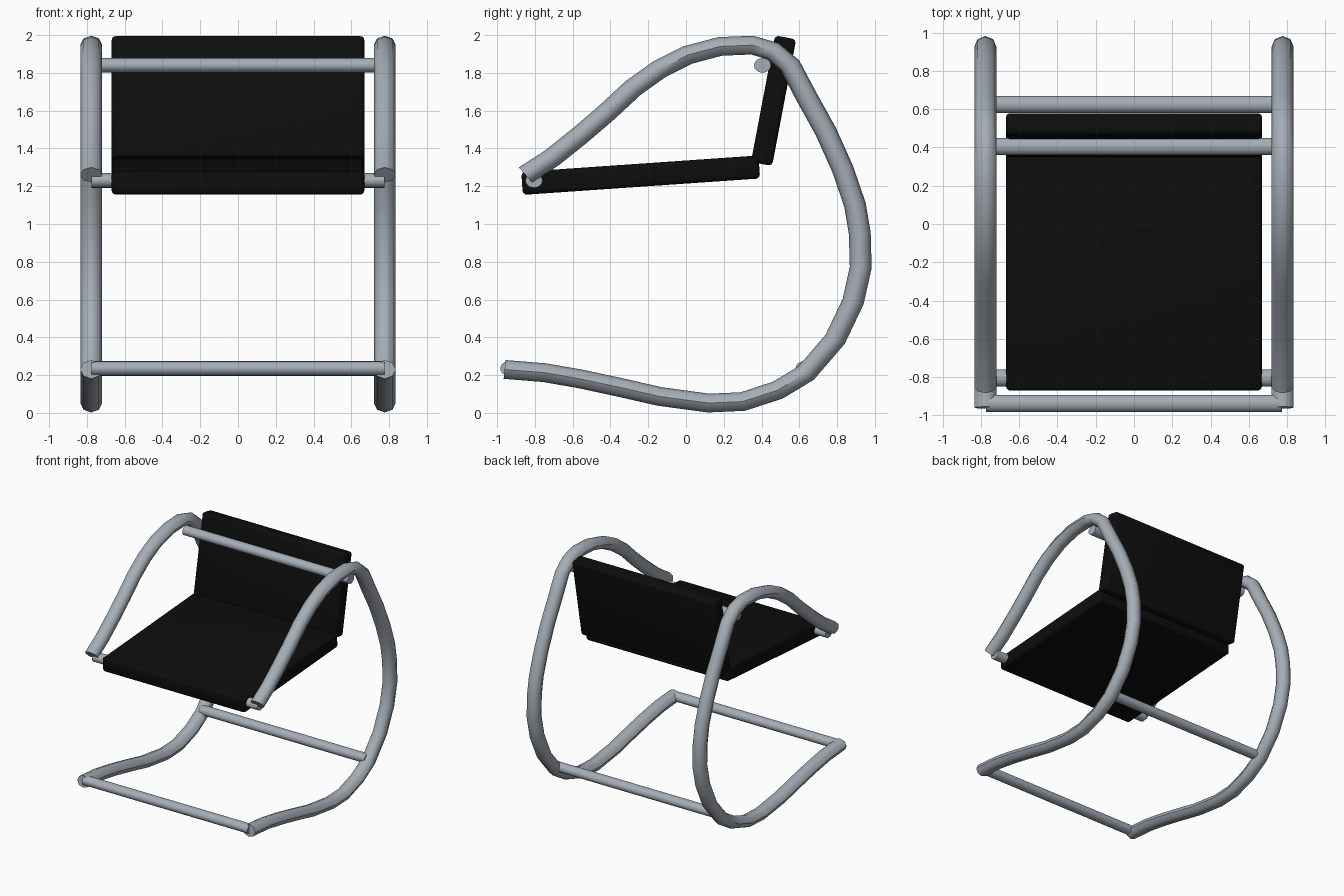
import bpy, bmesh, math
from mathutils import Matrix, Vector

cube = bpy.data.objects.get("Cube")
if cube:
    bpy.data.objects.remove(cube, do_unlink=True)


def material(name, rgb, rough):
    m = bpy.data.materials.new(name)
    m.use_nodes = True
    m.diffuse_color = (*rgb, 1)
    bsdf = m.node_tree.nodes["Principled BSDF"]
    bsdf.inputs["Base Color"].default_value = (*rgb, 1)
    bsdf.inputs["Roughness"].default_value = rough
    return m


STEEL = material("steel grey", (0.38, 0.42, 0.47), 0.4)
BLACK = material("black upholstery", (0.004, 0.004, 0.004), 0.7)
SQUASH = 0.86   # tubes are slightly flattened in height


def finish(name, bm, mat, angle):
    bmesh.ops.recalc_face_normals(bm, faces=bm.faces)
    me = bpy.data.meshes.new(name)
    bm.to_mesh(me)
    bm.free()
    me.materials.append(mat)
    ob = bpy.data.objects.new(name, me)
    bpy.context.collection.objects.link(ob)
    bpy.ops.object.select_all(action='DESELECT')
    ob.select_set(True)
    bpy.context.view_layer.objects.active = ob
    bpy.ops.object.shade_smooth_by_angle(angle=math.radians(angle))
    return ob


def side_tube(name, x, path, r=0.058, sides=8):
    """Sweep a ring along a path of (y, z) points at a fixed x."""
    pts = [Vector((y, z / SQUASH)) for y, z in path]
    bm = bmesh.new()
    rings = []
    for i, p in enumerate(pts):
        a, b = pts[max(i - 1, 0)], pts[min(i + 1, len(pts) - 1)]
        t = (b - a).normalized()
        n = Vector((-t.y, t.x))
        ring = []
        for k in range(sides):
            ang = 2 * math.pi * k / sides
            q = p + n * r * math.sin(ang)
            ring.append(bm.verts.new((x + r * math.cos(ang), q.x, q.y * SQUASH)))
        rings.append(ring)
    for r0, r1 in zip(rings, rings[1:]):
        for k in range(sides):
            j = (k + 1) % sides
            bm.faces.new((r0[k], r0[j], r1[j], r1[k]))
    bm.faces.new(rings[0])
    bm.faces.new(rings[-1])
    return finish(name, bm, STEEL, 50)


def cross_bar(name, y, z, r=0.045):
    bm = bmesh.new()
    bmesh.ops.create_cone(bm, cap_ends=True, segments=16, radius1=r, radius2=r, depth=1.55)
    bm.transform(Matrix.Translation((0, y, z)) @ Matrix.Diagonal((1, 1, SQUASH, 1))
                 @ Matrix.Rotation(math.pi / 2, 4, 'Y'))
    return finish(name, bm, STEEL, 40)


def cushion(name, start, end, thick, width=1.338):
    """Rounded slab whose centre line runs between two (y, z) points."""
    a, b = Vector((0, *start)), Vector((0, *end))
    d = b - a
    bm = bmesh.new()
    bmesh.ops.create_cube(bm, size=1)
    bm.transform(Matrix.Diagonal((width, d.length, thick, 1)))
    bmesh.ops.bevel(bm, geom=bm.edges[:], offset=0.022, segments=3,
                    profile=0.5, affect='EDGES')
    bm.transform(Matrix.Translation((a + b) / 2)
                 @ Matrix.Rotation(math.atan2(d.z, d.y), 4, 'X'))
    return finish(name, bm, BLACK, 40)


# Side loops: armrest, over the back, down and along the floor
LOOP = [(-.85, 1.26), (-.71, 1.35), (-.56, 1.47), (-.42, 1.59), (-.28, 1.72),
        (-.14, 1.82), (.01, 1.895), (.18, 1.94), (.35, 1.947), (.46, 1.915),
        (.55, 1.84), (.64, 1.67), (.74, 1.49), (.83, 1.29), (.895, 1.10),
        (.92, .95), (.925, .77), (.885, .59), (.79, .39), (.635, .21),
        (.485, .12), (.30, .06), (.12, .052), (-.14, .087), (-.35, .135),
        (-.56, .18), (-.75, .213), (-.96, .23)]
for side, x in (("left", 0.777), ("right", -0.777)):
    side_tube(side + "_side_tube", x, LOOP)

# Cross bars joining the two loops
for name, y, z in (("upper_back_bar", .405, 1.84), ("seat_front_bar", -.805, 1.23),
                   ("base_front_bar", -.938, .235), ("base_rear_bar", .625, .235)):
    cross_bar(name, y, z)

# Upholstered seat and backrest
cushion("seat", (-.868, 1.215), (.388, 1.302), .122)
cushion("backrest", (.400, 1.318), (.527, 1.988), .114)
